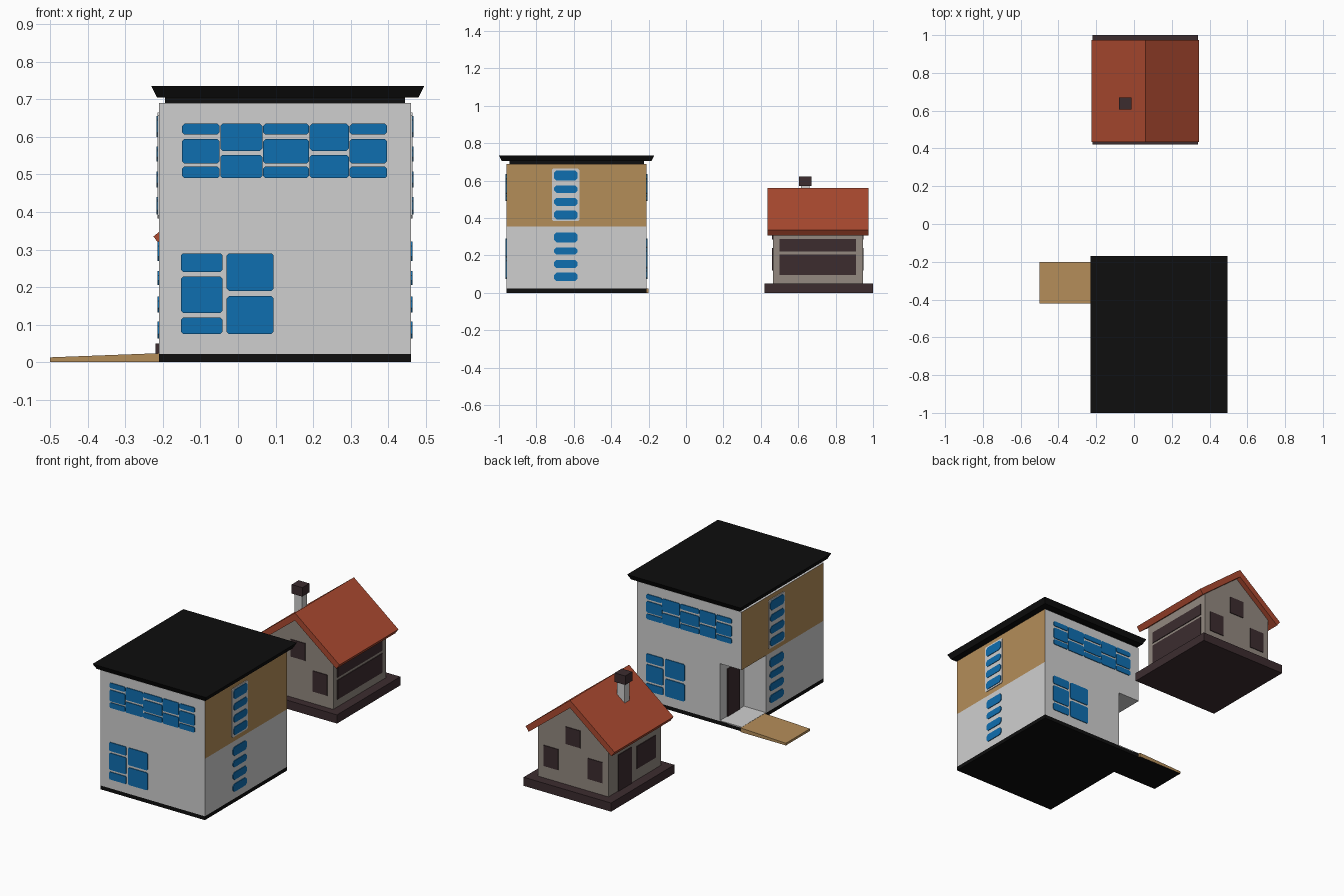
import bpy, bmesh, math
from mathutils import Vector, Matrix

if "Cube" in bpy.data.objects:
    bpy.data.objects.remove(bpy.data.objects["Cube"])


def material(name, hexcode):
    rgb = [int(hexcode[i:i + 2], 16) / 255 for i in (0, 2, 4)]
    lin = [c / 12.92 if c <= 0.04045 else ((c + 0.055) / 1.055) ** 2.4 for c in rgb]
    m = bpy.data.materials.new(name)
    m.diffuse_color = (*lin, 1)
    m.use_nodes = True
    m.node_tree.nodes["Principled BSDF"].inputs["Base Color"].default_value = m.diffuse_color
    return m


GREY = material("grey plaster", "cfcfcf")
WOOD = material("tan wood", "b48d59")
BLACK = material("black", "0e0e0e")
BLUE = material("blue glass", "0f6eb0")
RED = material("red tile", "ac4a30")
STONE = material("warm grey wall", "938980")
DARK = material("dark brown", "3c2c2f")


def finish(name, bm, *mats, rule=None):
    bmesh.ops.recalc_face_normals(bm, faces=bm.faces)
    bm.normal_update()
    if rule:
        for f in bm.faces:
            f.material_index = rule(f)
    mesh = bpy.data.meshes.new(name)
    bm.to_mesh(mesh)
    bm.free()
    for m in mats:
        mesh.materials.append(m)
    ob = bpy.data.objects.new(name, mesh)
    bpy.context.collection.objects.link(ob)
    return ob


def add_prism(bm, pts, lo, hi, axis="z"):
    """Extrude a 2D outline along z (outline in xy) or y (outline in xz)."""
    place = (lambda p, t: (p[0], p[1], t)) if axis == "z" else (lambda p, t: (p[0], t, p[1]))
    a = [bm.verts.new(place(p, lo)) for p in pts]
    b = [bm.verts.new(place(p, hi)) for p in pts]
    bm.faces.new(a)
    bm.faces.new(b[::-1])
    for i in range(len(pts)):
        j = (i + 1) % len(pts)
        bm.faces.new((a[i], b[i], b[j], a[j]))


def prism(name, pts, lo, hi, axis, *mats, rule=None):
    bm = bmesh.new()
    add_prism(bm, pts, lo, hi, axis)
    return finish(name, bm, *mats, rule=rule)


def rect(x0, x1, y0, y1):
    return [(x0, y0), (x1, y0), (x1, y1), (x0, y1)]


def plates(name, cells, centre, dist, turn, mat, cut=0.0, lift=0.004):
    """Thin plates (u0, u1, z0, z1) on the wall that faces front turned by turn x 90 degrees."""
    bm = bmesh.new()
    for u0, u1, z0, z1 in cells:
        pts = rect(u0, u1, z0, z1)
        if cut:
            c = cut
            pts = [(u0 + c, z0), (u1 - c, z0), (u1, z0 + c), (u1, z1 - c),
                   (u1 - c, z1), (u0 + c, z1), (u0, z1 - c), (u0, z0 + c)]
        add_prism(bm, pts, -dist - lift, -dist + 0.002, "y")
    bm.transform(Matrix.Translation((*centre, 0)) @ Matrix.Rotation(turn * math.pi / 2, 4, "Z"))
    return finish(name, bm, mat)


# ---------- Large flat-roofed building ----------
X0, X1, Y0, Y1, SPLIT, TOP = -0.21, 0.46, -0.96, -0.21, 0.355, 0.69
NX, NY = -0.07, -0.43                      # inner corner of the entrance recess
prism("building_base", rect(X0, X1, Y0, Y1), 0, 0.022, "z", BLACK)
prism("lower_walls", [(X0, Y0), (X1, Y0), (X1, Y1), (NX, Y1), (NX, NY), (X0, NY)],
      0.022, SPLIT, "z", GREY)
prism("upper_walls", rect(X0, X1, Y0, Y1), SPLIT, TOP, "z", GREY, WOOD,
      rule=lambda f: 1 if abs(f.normal.x) > 0.9 else 0)
prism("entrance_floor", rect(X0, NX, NY, Y1), 0.02, 0.025, "z", GREY)
prism("entrance_door", rect(NX - 0.005, NX + 0.002, -0.385, -0.275), 0.025, 0.30, "z", DARK)
prism("entrance_ramp", [(-0.5, 0), (X0, 0), (X0, 0.024), (-0.5, 0.013)], -0.42, -0.2, "y",
      WOOD, BLACK, rule=lambda f: 1 if f.normal.z < -0.9 else 0)

# Roof with a recessed neck and flared rim
prism("roof_neck", rect(-0.195, 0.445, -0.945, -0.225), TOP, 0.706, "z", BLACK)
bm = bmesh.new()
add_prism(bm, rect(-0.231, 0.496, -1.0, -0.17), 0.705, 0.735)
for v in bm.verts:
    if v.co.z < 0.72:
        v.co.x += math.copysign(0.015, 0.13 - v.co.x)
        v.co.y += math.copysign(0.015, -0.585 - v.co.y)
finish("flat_roof", bm, BLACK)

# Windows: the same set on opposite walls, turned half round
C = (0.125, -0.585)
three = [(0.49, 0.521), (0.529, 0.594), (0.606, 0.635)]
two = [(0.49, 0.552), (0.563, 0.635)]
edges = [-0.15, -0.048, 0.066, 0.19, 0.296, 0.398]
wide = []
for i in range(5):
    for z0, z1 in (two if i % 2 else three):
        wide.append((edges[i] + 0.001 - C[0], edges[i + 1] - 0.001 - C[0], z0, z1))
square = [(-0.152 - C[0], -0.041 - C[0], a, b) for a, b in
          ((0.075, 0.119), (0.131, 0.228), (0.24, 0.29))]
square += [(-0.03 - C[0], 0.095 - C[0], a, b) for a, b in ((0.075, 0.176), (0.19, 0.29))]
tall_low = [(-0.12, 0.005, a, b) for a, b in
            ((0.063, 0.108), (0.132, 0.175), (0.205, 0.243), (0.27, 0.322))]
tall_up = [(-0.12, 0.005, a, b) for a, b in
           ((0.393, 0.44), (0.465, 0.508), (0.535, 0.575), (0.6, 0.655))]
for side, turn in (("front", 0), ("back", 2)):
    plates(side + "_wide_window", wide, C, 0.375, turn, BLUE, 0.006)
    plates(side + "_square_window", square, C, 0.375, turn, BLUE, 0.006)
for side, turn in (("right", 1), ("left", 3)):
    plates(side + "_window_frame", [(-0.132, 0.015, 0.383, 0.665)], C, 0.335, turn, GREY, 0.008)
    plates(side + "_upper_window", tall_up, C, 0.335, turn, BLUE, 0.012, 0.007)
    plates(side + "_lower_window", tall_low, C, 0.335, turn, BLUE, 0.012)

# ---------- Small gabled house ----------
H = (0.06, 0.705)
prism("house_plinth", rect(-0.22, 0.34, 0.42, 1.0), 0, 0.05, "z", DARK)
prism("house_walls", [(H[0] + x, z) for x, z in
      ((-0.225, 0.05), (0.225, 0.05), (0.225, 0.339), (0, 0.516), (-0.225, 0.339))],
      0.465, 0.945, "y", STONE)
prism("house_roof", [(H[0] + x, z) for x, z in
      ((-0.285, 0.335), (-0.265, 0.307), (0, 0.516), (0.265, 0.307), (0.285, 0.335), (0, 0.56))],
      0.435, 0.975, "y", RED)
prism("chimney", rect(-0.069, -0.021, 0.615, 0.66), 0.45, 0.572, "z", GREY)
prism("chimney_cap", rect(-0.08, -0.012, 0.605, 0.67), 0.57, 0.622, "z", DARK)

# Gable windows, same on front and back
gable = [(-0.188, -0.095, 0.12, 0.24), (0.095, 0.188, 0.12, 0.24), (-0.047, 0.047, 0.285, 0.385)]
for side, turn in (("front", 0), ("back", 2)):
    plates(side + "_gable_windows", gable, H, 0.24, turn, DARK)
# Large two-part window on the right, door and window on the left
plates("house_right_window", [(-0.205, 0.205, 0.095, 0.206), (-0.205, 0.205, 0.222, 0.288)],
       H, 0.225, 1, DARK)
plates("house_door", [(-0.155, -0.03, 0.05, 0.26)], H, 0.225, 3, DARK)
plates("house_left_window", [(0.015, 0.19, 0.115, 0.245)], H, 0.225, 3, DARK)
